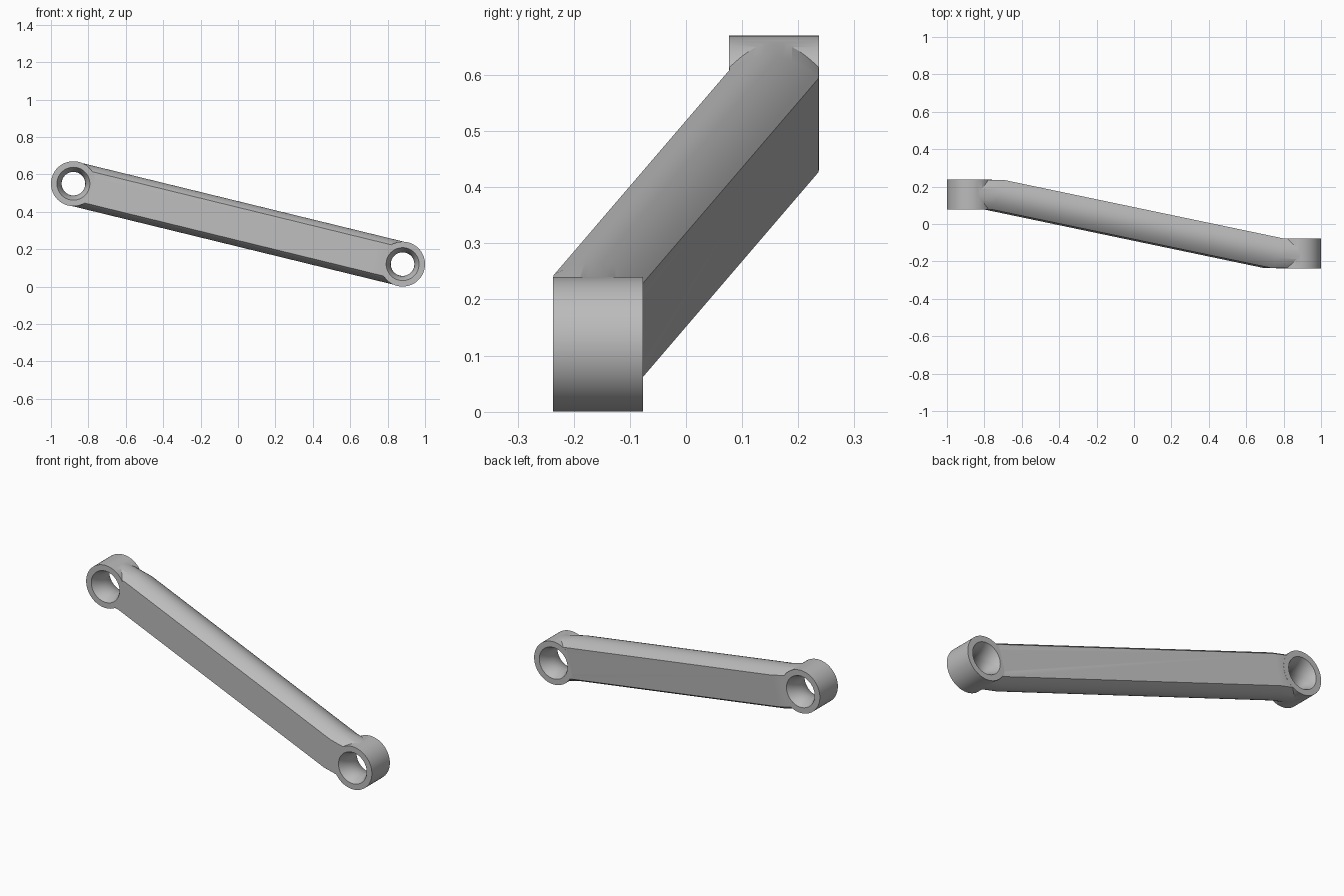
import bpy
import bmesh
import math
from mathutils import Vector

cube = bpy.data.objects.get("Cube")
if cube:
    bpy.data.objects.remove(cube, do_unlink=True)

END_X, END_Y, MID_Z, RISE = 0.88, 0.157, 0.335, 0.215
RADIUS, HALF = 0.12, 0.08

metal = bpy.data.materials.new("grey metal")
metal.use_nodes = True
grey = (0.5, 0.5, 0.5, 1)
metal.diffuse_color = grey
metal.node_tree.nodes["Principled BSDF"].inputs["Base Color"].default_value = grey


def loft(name, rings):
    """Skin a list of closed rings and cap both ends."""
    bm = bmesh.new()
    rows = [[bm.verts.new(p) for p in ring] for ring in rings]
    for a, b in zip(rows, rows[1:]):
        for i in range(len(a)):
            j = (i + 1) % len(a)
            bm.faces.new((a[i], a[j], b[j], b[i]))
    bm.faces.new(rows[0])
    bm.faces.new(rows[-1])
    bmesh.ops.recalc_face_normals(bm, faces=bm.faces)
    mesh = bpy.data.meshes.new(name)
    bm.to_mesh(mesh)
    bm.free()
    mesh.materials.append(metal)
    obj = bpy.data.objects.new(name, mesh)
    bpy.context.collection.objects.link(obj)
    return obj


def lathe(name, profile, side):
    """Round solid about the y axis at one end; profile holds (radius, y)."""
    steps = 64
    return loft(name, [[(side * END_X + r * math.cos(math.tau * i / steps),
                         -side * END_Y + y,
                         MID_Z - side * RISE + r * math.sin(math.tau * i / steps))
                        for i in range(steps)] for r, y in profile])


def combine(target, tool, operation):
    mod = target.modifiers.new(operation, "BOOLEAN")
    mod.operation, mod.solver, mod.object = operation, "EXACT", tool
    bpy.context.view_layer.objects.active = target
    bpy.ops.object.modifier_apply(modifier=mod.name)
    bpy.data.objects.remove(tool, do_unlink=True)


# Bar: flat front and back, crowned top and bottom, cranked sideways
up = Vector((RISE, 0, END_X)).normalized()
FLAT, CROWN, STEPS = 0.086, 0.118, 20
depth = HALF - 0.0005


def section(front_x, back_x, y):
    ring = []
    for sign in (1, -1):
        for i in range(STEPS + 1):
            t = sign * (2 * i / STEPS - 1)
            x = front_x + (back_x - front_x) * (t + 1) / 2
            h = sign * (FLAT + (CROWN - FLAT) * (1 - t * t))
            centre = Vector((x, y + t * depth, MID_Z - x * RISE / END_X))
            ring.append(centre + up * h)
    return ring


arm = loft("crank_arm", [
    section(-END_X, -END_X, END_Y),
    section(-0.78, -0.72, END_Y),
    section(0.72, 0.78, -END_Y),
    section(END_X, END_X, -END_Y),
])

# End bosses with waisted through holes
for side in (-1, 1):
    boss = lathe("end_boss", [(RADIUS, -HALF), (RADIUS, HALF)], side)
    combine(arm, boss, "UNION")
for side in (-1, 1):
    waist = [(0.063 + 0.025 * (k / 6) ** 2, HALF * k / 6) for k in range(-7, 8)]
    combine(arm, lathe("hole_cutter", waist, side), "DIFFERENCE")

bpy.ops.object.select_all(action="DESELECT")
arm.select_set(True)
bpy.context.view_layer.objects.active = arm
bpy.ops.object.shade_smooth_by_angle(angle=math.radians(25))
